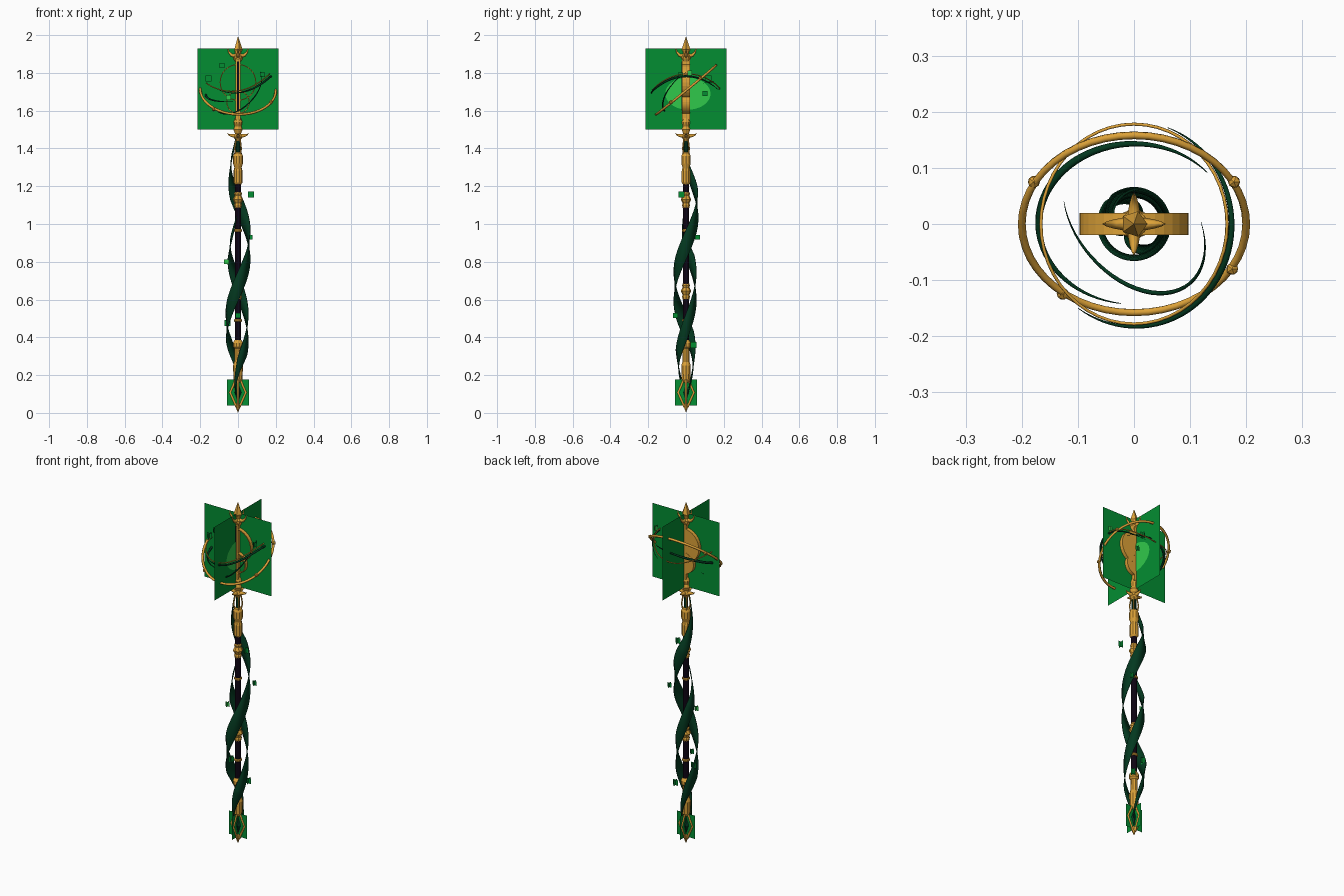
import bpy, bmesh, math
from math import sin, cos, pi, radians
from mathutils import Vector, Matrix

cube = bpy.data.objects.get("Cube")
if cube:
    bpy.data.objects.remove(cube, do_unlink=True)


def material(name, rgb):
    m = bpy.data.materials.new(name)
    m.use_nodes = True
    m.diffuse_color = (*rgb, 1)
    bsdf = m.node_tree.nodes["Principled BSDF"]
    bsdf.inputs["Base Color"].default_value = (*rgb, 1)
    return m


GOLD = material("gold", (0.72, 0.36, 0.04))
BLACK = material("shaft black", (0.004, 0.001, 0.006))
VINE = material("dark green", (0.001, 0.04, 0.014))
GLOW = material("glow green", (0.001, 0.27, 0.032))
BRIGHT = material("bright green", (0.03, 0.58, 0.07))


def finish(name, bm, mat, smooth=False):
    mesh = bpy.data.meshes.new(name)
    bm.to_mesh(mesh)
    bm.free()
    mesh.materials.append(mat)
    for p in mesh.polygons:
        p.use_smooth = smooth
    obj = bpy.data.objects.new(name, mesh)
    bpy.context.collection.objects.link(obj)
    return obj


def thicken(obj, amount):
    solid = obj.modifiers.new("thickness", 'SOLIDIFY')
    solid.thickness = amount


def lathe(name, profile, mat, sides=10):
    """Turned part from (radius, height) points."""
    bm = bmesh.new()
    rings = [[bm.verts.new((r * cos(2 * pi * i / sides), r * sin(2 * pi * i / sides), z))
              for i in range(sides)] for r, z in profile]
    for a, b in zip(rings, rings[1:]):
        for i in range(sides):
            j = (i + 1) % sides
            bm.faces.new((a[i], a[j], b[j], b[i]))
    bm.faces.new(rings[0][::-1])
    bm.faces.new(rings[-1])
    bmesh.ops.remove_doubles(bm, verts=bm.verts, dist=0.0002)
    bmesh.ops.recalc_face_normals(bm, faces=bm.faces)
    return finish(name, bm, mat)


def tube(name, points, depth, mat, closed=False, taper=False):
    """Round rod along a path, optionally thinning to both ends."""
    curve = bpy.data.curves.new(name, 'CURVE')
    curve.dimensions = '3D'
    curve.bevel_depth = depth
    curve.bevel_resolution = 1
    s = curve.splines.new('POLY')
    s.points.add(len(points) - 1)
    for i, p in enumerate(points):
        s.points[i].co = (*p, 1)
        if taper:
            s.points[i].radius = 0.1 + 0.9 * sin(pi * i / (len(points) - 1))
    s.use_cyclic_u = closed
    tmp = bpy.data.objects.new(name, curve)
    mesh = bpy.data.meshes.new_from_object(tmp)
    bpy.data.objects.remove(tmp)
    mesh.materials.clear()
    mesh.materials.append(mat)
    for p in mesh.polygons:
        p.use_smooth = True
    obj = bpy.data.objects.new(name, mesh)
    bpy.context.collection.objects.link(obj)
    return obj


def crossed_cards(name, center, half, tall, mat):
    """Two upright sheets crossing at right angles."""
    bm = bmesh.new()
    for axis in (Vector((half, 0, 0)), Vector((0, half, 0))):
        c, up = Vector(center), Vector((0, 0, tall))
        bm.faces.new([bm.verts.new(v) for v in
                      (c - axis - up, c + axis - up, c + axis + up, c - axis + up)])
    return finish(name, bm, mat)


def box(name, size, center, mat):
    bm = bmesh.new()
    bmesh.ops.create_cube(bm, size=1, matrix=Matrix.Translation(center) @ Matrix.Diagonal((*size, 1)))
    return finish(name, bm, mat)


def disc(name, radius, depth, center, mat, caps=True):
    """Cylinder lying along y."""
    bm = bmesh.new()
    bmesh.ops.create_cone(bm, cap_ends=caps, segments=32, radius1=radius, radius2=radius, depth=depth,
                          matrix=Matrix.Translation(center) @ Matrix.Rotation(pi / 2, 4, 'X'))
    return finish(name, bm, mat)


# Shaft and its gold fittings
lathe("shaft", [(0.017, 0.17), (0.017, 1.24)], BLACK, 12)
lathe("lower_sleeve", [(0.012, 0.16), (0.024, 0.18), (0.026, 0.25), (0.02, 0.27), (0.018, 0.34),
                       (0.027, 0.35), (0.027, 0.37), (0.018, 0.385)], GOLD)
for tag, z in (("lower", 0.49), ("middle", 0.965)):
    lathe(tag + "_band", [(0.017, z - 0.008), (0.021, z - 0.004),
                          (0.021, z + 0.004), (0.017, z + 0.008)], GOLD)
for tag, z in (("lower", 0.645), ("upper", 1.13)):
    lathe(tag + "_knot", [(0.017, z - 0.045), (0.021, z - 0.03), (0.018, z - 0.02), (0.028, z),
                          (0.018, z + 0.02), (0.021, z + 0.03), (0.017, z + 0.04)], GOLD, 8)
lathe("upper_sleeve", [(0.017, 1.21), (0.024, 1.22), (0.024, 1.28), (0.019, 1.3), (0.026, 1.32),
                       (0.026, 1.36), (0.02, 1.375), (0.012, 1.38)], GOLD)
lathe("neck_core", [(0.012, 1.37), (0.012, 1.46)], VINE, 8)
for k in range(4):
    a = k * pi / 2 + pi / 4
    tube("neck_rod", [(r * cos(a), r * sin(a), z) for r, z in
                      ((0.018, 1.37), (0.024, 1.4), (0.014, 1.46))], 0.004, GOLD)

# Head post, collars and spear tip
lathe("head_collar", [(0.012, 1.44), (0.024, 1.46), (0.016, 1.48), (0.024, 1.5),
                      (0.018, 1.515), (0.023, 1.54), (0.016, 1.56)], GOLD)
box("head_post", (0.026, 0.04, 0.33), (0, 0, 1.715), GOLD)
box("post_inlay", (0.01, 0.004, 0.26), (0, -0.0205, 1.73), BLACK)
lathe("tip_collar", [(0.016, 1.86), (0.024, 1.875), (0.024, 1.89), (0.016, 1.9),
                     (0.018, 1.92)], GOLD)
lathe("spear_tip", [(0.012, 1.9), (0.024, 1.925), (0.0001, 1.995)], GOLD, 5)
for k in range(4):
    a = k * pi / 2
    for tag, z, rise in (("crown", 1.89, 0.04), ("collar", 1.465, 0.015)):
        pts = [(r * cos(a), r * sin(a), z + h) for r, h in
               ((0.015, 0), (0.035, 0.004), (0.048, rise * 0.5), (0.055, rise))]
        leaf = tube(tag + "_thorn", pts, 0.012, GOLD)
        n = len(leaf.data.vertices) // len(pts)
        for i, p in enumerate(pts):
            for v in leaf.data.vertices[i * n:(i + 1) * n]:
                v.co = Vector(p) + (v.co - Vector(p)) * (1 - 0.3 * i)

# Twin gold moons behind the head, each edged by a band open to the front
for tag, r, z in (("large", 0.097, 1.75), ("small", 0.062, 1.645)):
    disc(tag + "_moon", r - 0.002, 0.016, (0, 0.011, z), GOLD)
    thicken(disc(tag + "_moon_band", r, 0.04, (0, 0, z), GOLD, caps=False), 0.005)

# Glowing sheets around head and foot, with a brighter halo
crossed_cards("head_glow", (0, 0, 1.715), 0.215, 0.215, GLOW)
crossed_cards("foot_glow", (0, 0, 0.108), 0.057, 0.068, GLOW)
bm = bmesh.new()
bmesh.ops.create_circle(bm, cap_ends=True, segments=32, radius=0.1,
                        matrix=Matrix.Translation((0.003, 0.01, 1.69)) @
                        Matrix.Diagonal((1, 1.2, 0.85, 1)) @ Matrix.Rotation(pi / 2, 4, 'Y'))
finish("halo", bm, BRIGHT)


# Orbiting rings
def ring_points(rx, ry, z, tilt_y, tilt_x, start=0, end=360, arch=0):
    n = 48
    out = []
    for i in range(n + (end - start < 360)):
        t = radians(start + (end - start) * i / n)
        x, y = rx * cos(t), ry * sin(t)
        out.append((x, y, z + tilt_x * x + tilt_y * y + arch * cos(2 * t)))
    return out


tube("great_ring", ring_points(0.2, 0.158, 1.71, 0.82, -0.02), 0.007, GOLD, True)
tube("thin_ring", ring_points(0.166, 0.178, 1.74, 0.03, 0.15, arch=0.03), 0.003, GOLD, True)
for angle in (28, 152, 231, 330):
    t = radians(angle)
    x, y = 0.202 * cos(t), 0.16 * sin(t)
    bm = bmesh.new()
    bmesh.ops.create_icosphere(bm, subdivisions=1, radius=0.012,
                               matrix=Matrix.Translation((x, y, 1.71 + 0.82 * y)))
    finish("ring_stud", bm, GOLD)
tube("left_vine_arc", ring_points(0.17, 0.143, 1.7, 0.35, 0.1, 40, 262), 0.007, VINE, taper=True)
tube("right_vine_arc", ring_points(0.174, 0.183, 1.73, 0.0, 0.1, -125, 70, 0.035), 0.006, VINE, taper=True)
tube("inner_vine_arc", [(0.125 * cos(t) - 0.02 * sin(t), 0.01 + 0.13 * sin(t) - 0.03 * cos(t),
                         1.71 + 0.08 * cos(t) + 0.1 * sin(t)) for t in
                        (radians(180 + 190 * i / 30) for i in range(31))], 0.004, VINE, taper=True)


# Two flat ribbons winding around the shaft
def ribbon(name, phase, width, reach, top, bottom):
    bm, n, rows = bmesh.new(), 90, []
    for i in range(n + 1):
        f = i / n
        z = top + (bottom - top) * f
        grow = min(1, sin(pi * f) * 1.5)
        r = 0.018 + (reach - 0.018) * grow
        w = width * (0.12 + 0.88 * grow)
        row = []
        for side in (-0.5, 0.5):
            a = 2 * pi * (1.33 - z) / 0.88 + phase + side * w * 0.85 / reach
            row.append(bm.verts.new((-r * cos(a), r * sin(a), z + side * w * 0.55)))
        rows.append(row)
    for a, b in zip(rows, rows[1:]):
        bm.faces.new((a[0], a[1], b[1], b[0]))
    thicken(finish(name, bm, VINE, True), 0.004)


ribbon("long_ribbon", 0, 0.066, 0.066, 1.46, 0.1)
ribbon("short_ribbon", pi, 0.055, 0.056, 1.04, 0.1)

# Foot cage and spike
for k in range(4):
    a = k * pi / 2
    tube("cage_strut", [(r * cos(a), r * sin(a), z) for r, z in
                        ((0.008, 0.03), (0.025, 0.07), (0.042, 0.108), (0.025, 0.145),
                         (0.012, 0.18))], 0.006, GOLD)
lathe("foot_gem", [(0.001, 0.06), (0.018, 0.108), (0.001, 0.155)], VINE, 6)
lathe("foot_spike", [(0.0001, 0.0), (0.014, 0.035), (0.006, 0.055)], GOLD, 6)

# Drifting square motes
MOTES = [(0.07, -0.025, 1.155), (0.065, 0.06, 0.93), (-0.06, -0.01, 0.8), (-0.055, 0.01, 0.475),
         (0.0, -0.055, 0.515), (0.005, 0.0, 0.68), (0.04, 0.04, 0.36), (0.13, -0.03, 1.79),
         (0.18, 0.02, 1.8), (-0.155, -0.04, 1.77), (-0.085, -0.09, 1.84), (-0.05, -0.12, 1.67),
         (0.04, 0.12, 1.77), (0.06, 0.1, 1.69)]
for i, place in enumerate(MOTES):
    size = 0.013 if i % 3 else 0.016
    crossed_cards("mote", place, size, size, BRIGHT if i % 3 == 2 else GLOW)
